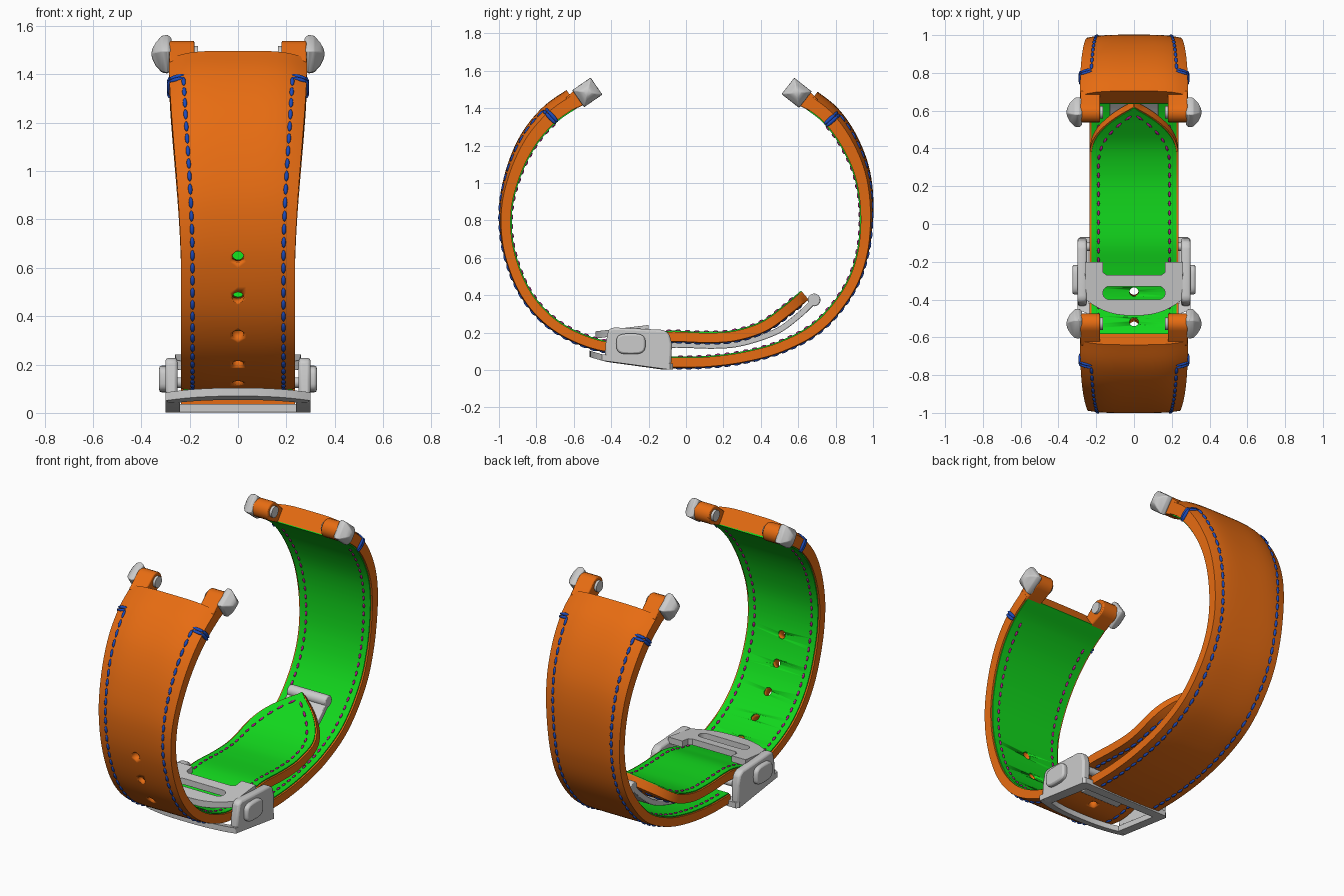
import bpy, bmesh, math
from mathutils import Vector, Matrix

if "Cube" in bpy.data.objects:
    bpy.data.objects.remove(bpy.data.objects["Cube"])


def material(name, rgb):
    m = bpy.data.materials.new(name)
    m.diffuse_color = (*rgb, 1)
    m.use_nodes = True
    m.node_tree.nodes["Principled BSDF"].inputs["Base Color"].default_value = m.diffuse_color
    return m


ORANGE = material("orange", (0.80, 0.15, 0.006))
GREEN = material("green", (0.006, 0.68, 0.012))
BLUE = material("blue", (0.012, 0.07, 0.5))
MAGENTA = material("magenta", (0.42, 0.01, 0.25))


def finish(bm, name, mat=None, bevel=0, angle=35):
    bmesh.ops.recalc_face_normals(bm, faces=bm.faces)
    me = bpy.data.meshes.new(name)
    bm.to_mesh(me)
    bm.free()
    ob = bpy.data.objects.new(name, me)
    bpy.context.collection.objects.link(ob)
    if mat:
        me.materials.append(mat)
    bpy.ops.object.select_all(action='DESELECT')
    ob.select_set(True)
    bpy.context.view_layer.objects.active = ob
    bpy.ops.object.shade_smooth_by_angle(angle=math.radians(angle))
    if bevel:
        b = ob.modifiers.new("bevel", 'BEVEL')
        b.width, b.segments = bevel, 2
    return ob


def loft(rings, name, mat=None, bevel=0, angle=35):
    bm = bmesh.new()
    vs = [[bm.verts.new(p) for p in r] for r in rings]
    n = len(vs[0])
    for a, b in zip(vs, vs[1:]):
        for i in range(n):
            bm.faces.new((a[i], a[(i + 1) % n], b[(i + 1) % n], b[i]))
    bm.faces.new(vs[0])
    bm.faces.new(vs[-1])
    return finish(bm, name, mat, bevel, angle)


def prism(name, yz, x0, x1, mat=None, bevel=0):
    return loft([[(x, y, z) for y, z in yz] for x in (x0, x1)], name, mat, bevel)


def circle(y, z, r, n=24):
    return [(y + r * math.cos(a), z + r * math.sin(a)) for a in (i * math.tau / n for i in range(n))]


def spline(pts, sub=16):
    p = [Vector(q) for q in pts]
    p = [2 * p[0] - p[1]] + p + [2 * p[-1] - p[-2]]
    out = []
    for a, b, c, d in zip(p, p[1:], p[2:], p[3:]):
        for k in range(sub):
            t = k / sub
            out.append(0.5 * (2 * b + (c - a) * t + (2 * a - 5 * b + 4 * c - d) * t**2
                              + (3 * b - a - 3 * c + d) * t**3))
    return out + [p[-2]]


def smooth(a, b, s):
    t = min(1, max(0, (s - a) / (b - a)))
    return t * t * (3 - 2 * t)


class Strap:
    """Inner-surface path in the YZ plane, with width and padding along its length."""

    def __init__(self, pts, side, pointed):
        self.p, self.side, self.pointed = spline(pts), side, pointed
        self.s = [0]
        for a, b in zip(self.p, self.p[1:]):
            self.s.append(self.s[-1] + (b - a).length)
        self.length = self.s[-1]

    def raw(self, s):
        i = 0
        while i < len(self.s) - 2 and self.s[i + 1] < s:
            i += 1
        return self.p[i].lerp(self.p[i + 1], (s - self.s[i]) / (self.s[i + 1] - self.s[i])) \
            if s >= 0 else self.p[0] + (self.p[1] - self.p[0]).normalized() * s

    def normal(self, s):
        d = (self.raw(s + 0.012) - self.raw(s - 0.012)).normalized()
        return Vector((d.y, -d.x)) * self.side

    def at(self, s, x, h):
        q = self.raw(s) + self.normal(s) * h
        return Vector((x, q.x, q.y))

    def width(self, s):
        w = 0.285 - 0.05 * smooth(0.05, 0.95, s)
        if self.pointed:
            u = max(0, (s - self.length + 0.31) / 0.31)
            w *= max(0.01, 1 - u * u)
        return w

    def height(self, s, u):
        return 0.072 - 0.015 * smooth(0, 0.8, s) + (0.04 - 0.034 * smooth(0.1, 0.95, s)) * (1 - abs(u)**4)


def build_strap(st, label, holes):
    ss = [st.length * i / 110 for i in range(111)]
    us = [-1 + i / 7 for i in range(15)]
    # leather body and lining
    body = loft([[st.at(s, u * st.width(s), st.height(s, u)) for u in us]
                 + [st.at(s, u * st.width(s), 0.006) for u in (1, -1)] for s in ss], label + "_leather", ORANGE)
    lining = loft([[st.at(s, u * max(0.001, st.width(s) - 0.01), h)
                    for u, h in ((-1, 0), (1, 0), (1, 0.01), (-1, 0.01))] for s in ss], label + "_lining", GREEN)
    # adjustment holes
    if holes:
        bm = bmesh.new()
        for s in holes:
            n = st.normal(s)
            rot = Vector((0, n.x, n.y)).to_track_quat('Z', 'X').to_matrix().to_4x4()
            bmesh.ops.create_cone(bm, cap_ends=True, segments=20, radius1=0.024, radius2=0.024, depth=0.2,
                                  matrix=Matrix.Translation(st.at(s, 0, 0.03)) @ rot)
        cutter = finish(bm, label + "_hole_cutter")
        cutter.hide_render = True
        cutter.hide_set(True)
        for ob in (body, lining):
            m = ob.modifiers.new("holes", 'BOOLEAN')
            m.operation, m.object, m.solver = 'DIFFERENCE', cutter, 'EXACT'
    # stitching rows
    for name, mat, outer in (("outer_stitches", BLUE, True), ("inner_stitches", MAGENTA, False)):
        bm = bmesh.new()

        def bead(p, q, r):
            d = q - p
            m = (Matrix.Translation((p + q) / 2) @ d.to_track_quat('Z', 'X').to_matrix().to_4x4()
                 @ Matrix.Diagonal((r, r, d.length / 2, 1)))
            bmesh.ops.create_icosphere(bm, subdivisions=2, radius=1, matrix=m)

        def row(s, sign):
            x = st.width(s + 0.045) * 0.8
            return st.at(s, sign * x, st.height(s, 0.8) if outer else 0)

        for sign in (-1, 1):
            s = 0.15
            while s < st.length - 0.07:
                bead(row(s, sign), row(s + (0.042 if outer else 0.03), sign), 0.009 if outer else 0.007)
                s += 0.05
            if outer:
                w = st.width(0.14)
                for s in (0.135, 0.15):
                    bead(st.at(s, sign * w * 0.78, st.height(s, 0.8)), st.at(s, sign * (w + 0.004), 0.07), 0.009)
                    bead(st.at(s, sign * w, 0.082), st.at(s, sign * w, -0.004), 0.011)
        finish(bm, label + "_" + name, mat)
    # end loops, spring bar and screw caps
    for sign, tag in ((-1, "left"), (1, "right")):
        prof = [(0.03, 0.004), (0.03, 0.08)] + [
            (-0.085 + 0.054 * math.cos(a), 0.038 + 0.054 * math.sin(a))
            for a in (math.radians(80 + i * 20) for i in range(11))]
        prism(f"{label}_loop_{tag}", [tuple(st.at(s, 0, h).yz) for s, h in prof],
              sign * 0.18, sign * 0.284, ORANGE, 0.006)
        c = st.at(-0.085, 0, 0.038)
        prism(f"{label}_bar_{tag}", circle(c.y, c.z, 0.033), sign * 0.165, sign * 0.29)
        rings = [[st.at(-0.085 + a * r, sign * x, 0.038 + b * r)
                  for a, b in ((-1, -.93), (1, -.93), (1, .93), (-1, .93))]
                 for x, r in ((0.275, 0.05), (0.29, 0.06), (0.315, 0.057), (0.34, 0.037), (0.352, 0.02), (0.357, 0.006))]
        loft(rings, f"{label}_cap_{tag}", None, 0.004, 40)


front = Strap([(-.576, 1.405), (-.69, 1.325), (-.80, 1.2), (-.885, 1.03), (-.93, .84), (-.912, .63), (-.82, .41),
               (-.66, .25), (-.43, .158), (-.25, .18), (-.1, .21), (.1, .205), (.25, .213), (.4, .26),
               (.52, .345), (.615, .425)], 1, True)
back = Strap([(.635, 1.4), (.735, 1.32), (.83, 1.19), (.9, 1.03), (.928, .84), (.912, .63), (.84, .44), (.69, .26),
              (.5, .155), (.3, .1), (.1, .075), (-.09, .072)], -1, False)


# hole spacing measured from the height of the first hole
first = next(s for s, p in zip(front.s, front.p) if p.y < 0.67)
build_strap(front, "front_strap", [first + 0.163 * i for i in range(6)])
build_strap(back, "back_strap", None)


# clasp side plates and push buttons
plate = [(-.435, .045), (-.08, .012), (-.075, .14), (-.09, .195), (-.12, .215), (-.39, .228), (-.415, .215), (-.43, .14)]
for sign, tag in ((-1, "left"), (1, "right")):
    prism("clasp_side_" + tag, plate, sign * 0.25, sign * 0.3, None, 0.012)
    oval = [(-.295 + .078 * math.copysign(abs(math.cos(a))**.6, math.cos(a)),
             .14 + .055 * math.copysign(abs(math.sin(a))**.6, math.sin(a)))
            for a in (math.tau * i / 32 for i in range(32))]
    prism("clasp_button_" + tag, oval, sign * 0.29, sign * 0.326, None, 0.01)


# flat clasp frames: filled outlines with a window, then tilted to follow the strap
def frame(name, outlines, half, zfun):
    cu = bpy.data.curves.new(name, 'CURVE')
    cu.dimensions, cu.fill_mode, cu.extrude = '2D', 'BOTH', half
    for pts in outlines:
        sp = cu.splines.new('POLY')
        sp.points.add(len(pts) - 1)
        for p, q in zip(sp.points, pts):
            p.co = (*q, 0, 1)
        sp.use_cyclic_u = True
    ob = bpy.data.objects.new(name + "_curve", cu)
    bpy.context.collection.objects.link(ob)
    bm = bmesh.new()
    bm.from_mesh(bpy.data.meshes.new_from_object(ob.evaluated_get(bpy.context.evaluated_depsgraph_get())))
    bpy.data.objects.remove(ob)
    bmesh.ops.remove_doubles(bm, verts=bm.verts, dist=1e-5)
    for v in bm.verts:
        v.co.z += zfun(v.co.y)
    finish(bm, name, None, 0.006)


def bow(w, y_side, y_mid, n=16):
    return [(w * u, y_mid + (y_side - y_mid) * abs(u)**2.5) for u in (1 - 2 * i / n for i in range(n + 1))]


slot = [(sx * .13 + .035 * math.cos(a), -.365 + .035 * math.sin(a))
        for sx, a0 in ((1, -90), (-1, 90)) for a in (math.radians(a0 + 20 * i) for i in range(10))]
frame("clasp_top_plate", [[(-.26, -.2), (-.165, -.2), (-.165, -.255), (-.145, -.27), (.145, -.27), (.165, -.255),
                           (.165, -.2), (.26, -.2)] + bow(.255, -.4, -.485), slot],
      0.019, lambda y: .222 + (y + .2) * .12)
frame("clasp_lower_frame", [[(-.3, -.085), (-.285, -.07), (.285, -.07), (.3, -.085)] + bow(.3, -.45, -.515),
                            [(-.24, -.125), (.24, -.125)] + bow(.24, -.42, -.46)],
      0.017, lambda y: .019 + .066 * ((-.08 - y) / .43)**2)

# folding blade with hinge knuckle, and the buckle pin
mid = spline([(-.3, .115), (-.08, .135), (.15, .13), (.3, .145), (.48, .205), (.6, .29), (.685, .37)], 8)
rings = []
for i, p in enumerate(mid):
    d = (mid[min(i + 1, len(mid) - 1)] - mid[max(i - 1, 0)]).normalized()
    n = Vector((-d.y, d.x)) * 0.016
    rings.append([(x, *(p + n * k)) for x, k in ((-.13, -1), (.13, -1), (.13, 1), (-.13, 1))])
loft(rings, "folding_blade", None, 0.004)
prism("blade_knuckle", circle(.685, .375, .034), -.13, .13, None, 0.006)
prism("clasp_cross_bar", circle(-.12, .125, .022), -.26, .26)
